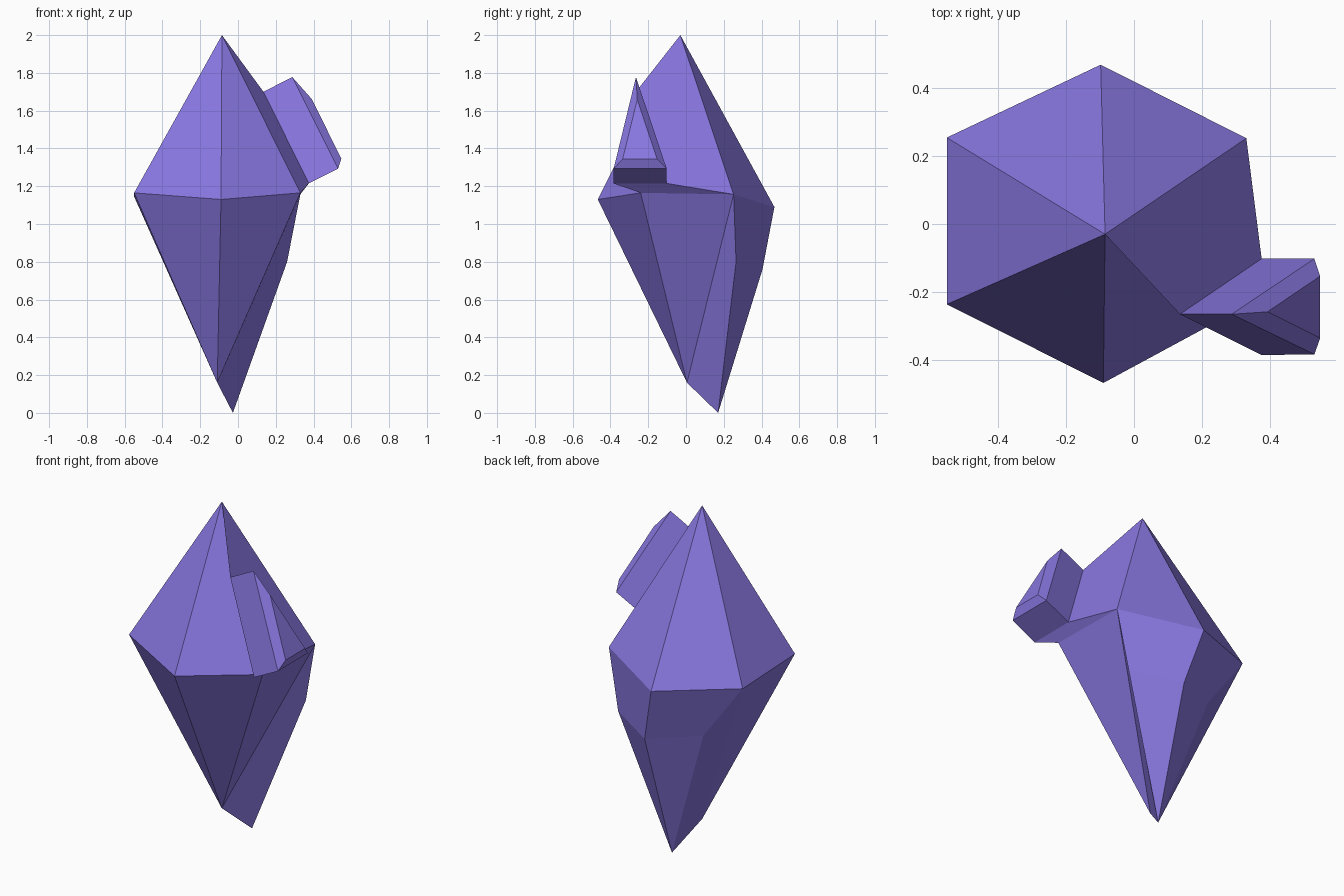
import bpy, bmesh

if "Cube" in bpy.data.objects:
    bpy.data.objects.remove(bpy.data.objects["Cube"])

mat = bpy.data.materials.new("violet crystal")
mat.diffuse_color = (0.25, 0.185, 0.75, 1)
mat.use_nodes = True
mat.node_tree.nodes["Principled BSDF"].inputs["Base Color"].default_value = mat.diffuse_color

# Named corners of the crystal
P = {
    "apex": (-0.085, -0.03, 2.0),
    # girdle, counter-clockwise from the front
    "g0": (-0.09, -0.467, 1.13), "g1": (0.33, -0.24, 1.165), "g2": (0.33, 0.252, 1.157),
    "g3": (-0.098, 0.468, 1.09), "g4": (-0.55, 0.254, 1.145), "g5": (-0.55, -0.236, 1.165),
    # rear root: shoulder corners and tip, beside the main tip
    "a": (0.26, 0.265, 0.80), "b": (-0.012, 0.405, 0.76), "c": (-0.297, 0.263, 0.80),
    "root": (-0.027, 0.17, 0.0), "tip": (-0.11, 0.005, 0.16),
    # side shard: three triangular sections (top, front, back), base to bevelled end
    "s1": (0.135, -0.265, 1.70), "p1": (0.375, -0.385, 1.215), "q1": (0.375, -0.102, 1.215),
    "s2": (0.287, -0.265, 1.778), "p2": (0.53, -0.383, 1.293), "q2": (0.53, -0.102, 1.293),
    "s3": (0.392, -0.258, 1.66), "p3": (0.547, -0.335, 1.345), "q3": (0.547, -0.153, 1.345),
}

faces = ["apex g2 g3", "apex g3 g4", "apex g4 g5", "apex g5 g0", "apex g0 g1"]
# Crown faces pulled out to meet the shard, and its underside
faces += ["apex g1 p1 s1", "apex s1 q1 g2", "g1 g2 q1 p1"]
# Lower pyramid
faces += [f"g{i} g{(i + 1) % 6} tip" for i in (4, 5, 0, 1)]
# Rear root
faces += ["g2 a root tip", "g2 g3 b a", "g3 g4 c b", "a b root", "b c root", "g4 tip root c"]
# Shard walls, bevel and end cap
for n in (1, 2):
    for u, v in ("sp", "pq", "qs"):
        faces.append(f"{u}{n} {v}{n} {v}{n + 1} {u}{n + 1}")
faces.append("s3 p3 q3")

bm = bmesh.new()
verts = {k: bm.verts.new(co) for k, co in P.items()}
for f in faces:
    bm.faces.new([verts[k] for k in f.split()])
bmesh.ops.recalc_face_normals(bm, faces=bm.faces[:])
mesh = bpy.data.meshes.new("crystal")
bm.to_mesh(mesh)
bm.free()
mesh.materials.append(mat)
bpy.context.collection.objects.link(bpy.data.objects.new("crystal", mesh))
